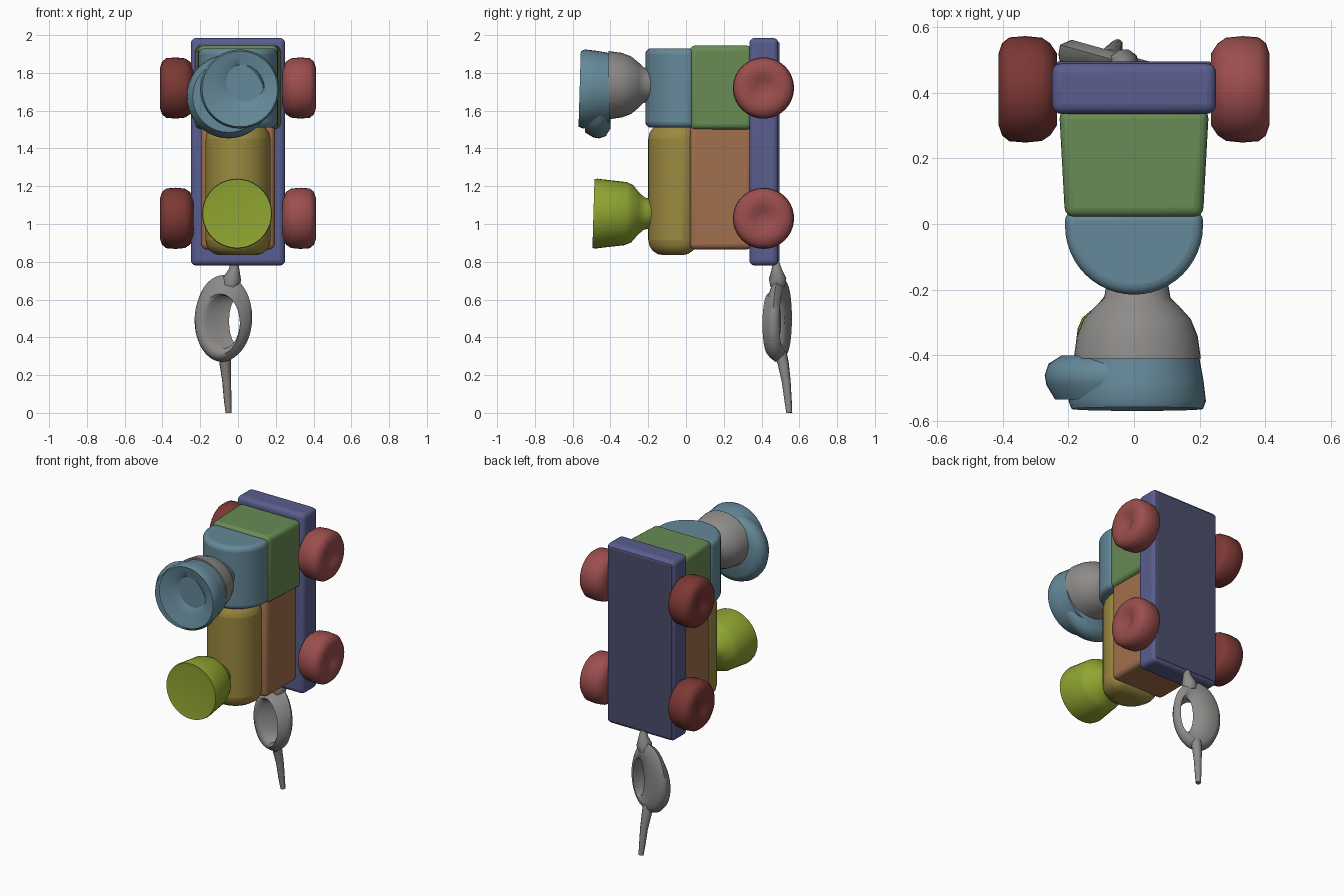
import bpy, bmesh, math

if "Cube" in bpy.data.objects:
    bpy.data.objects.remove(bpy.data.objects["Cube"])

GREY = (0.27, 0.26, 0.25)
BLUE = (0.13, 0.25, 0.32)


def finish(name, bm, color, bevel=0, angle=40):
    bmesh.ops.recalc_face_normals(bm, faces=bm.faces)
    me = bpy.data.meshes.new(name)
    bm.to_mesh(me)
    bm.free()
    ob = bpy.data.objects.new(name, me)
    bpy.context.collection.objects.link(ob)
    paint(ob, color)
    if bevel:
        mod = ob.modifiers.new("soft_edges", 'BEVEL')
        mod.width, mod.segments, mod.limit_method = bevel, 4, 'ANGLE'
    bpy.ops.object.select_all(action='DESELECT')
    ob.select_set(True)
    bpy.context.view_layer.objects.active = ob
    bpy.ops.object.shade_smooth_by_angle(angle=math.radians(angle))
    return ob


def paint(ob, color):
    mat = bpy.data.materials.new(ob.name + "_paint")
    mat.diffuse_color = (*color, 1)
    mat.use_nodes = True
    mat.node_tree.nodes["Principled BSDF"].inputs["Base Color"].default_value = mat.diffuse_color
    ob.data.materials.append(mat)


def extrude_z(name, outline, z0, z1, color, bevel):
    """Extrude an (x, y) outline between two heights."""
    bm = bmesh.new()
    face = bm.faces.new([bm.verts.new((x, y, z0)) for x, y in outline])
    ext = bmesh.ops.extrude_face_region(bm, geom=[face])
    for v in ext["geom"]:
        if isinstance(v, bmesh.types.BMVert):
            v.co.z = z1
    return finish(name, bm, color, bevel)


def rect(x, y0, y1, x_back=None):
    xb = x_back or x
    return [(-x, y0), (x, y0), (xb, y1), (-xb, y1)]


def d_shape(r, front, back, n=24):
    """Half-round nose facing -y with a straight back."""
    cy = front + r
    arc = [(r * math.cos(math.pi + math.pi * i / n),
            cy + r * math.sin(math.pi + math.pi * i / n)) for i in range(n + 1)]
    return arc + [(r, back), (-r, back)]


def loft(name, rings, color, axis='Y', n=40, closed=False, tilt=0, skew=0, angle=50):
    """Rings of (position on axis, centre a, centre z, radius a, radius z)."""
    bm = bmesh.new()
    loops = []
    for p, ca, cz, ra, rz in rings:
        loop = []
        for i in range(n):
            t = 2 * math.pi * i / n
            a, z = ca + ra * math.cos(t), cz + rz * math.sin(t)
            q = p + tilt * (z - cz) + skew * (a + 0.08)
            loop.append(bm.verts.new((a, q, z) if axis == 'Y' else (q, a, z)))
        loops.append(loop)
    pairs = list(zip(loops, loops[1:]))
    if closed:
        pairs.append((loops[-1], loops[0]))
    for l0, l1 in pairs:
        for i in range(n):
            j = (i + 1) % n
            bm.faces.new((l0[i], l0[j], l1[j], l1[i]))
    if not closed:
        bm.faces.new(loops[0])
        bm.faces.new(loops[-1])
    return finish(name, bm, color, angle=angle)


def cord(name, pts):
    """Tapered round cord through (x, y, z, radius) points."""
    cu = bpy.data.curves.new(name, 'CURVE')
    cu.dimensions = '3D'
    cu.bevel_depth, cu.bevel_resolution, cu.use_fill_caps = 1, 3, True
    sp = cu.splines.new('POLY')
    sp.points.add(len(pts) - 1)
    for p, (x, y, z, r) in zip(sp.points, pts):
        p.co, p.radius = (x, y, z, 1), r
    ob = bpy.data.objects.new(name, cu)
    bpy.context.collection.objects.link(ob)
    paint(ob, GREY)


# Body blocks
extrude_z("chassis", rect(0.25, 0.335, 0.49), 0.78, 1.985, (0.10, 0.11, 0.27), 0.03)
extrude_z("chassis_underside", rect(0.235, 0.47, 0.495), 0.80, 1.965, (0.07, 0.075, 0.15), 0.008)
extrude_z("cabin", rect(0.21, 0.02, 0.35, 0.228), 1.50, 1.945, (0.14, 0.26, 0.09), 0.03)
extrude_z("cabin_nose", d_shape(0.21, -0.215, 0.04), 1.51, 1.93, BLUE, 0.03)
extrude_z("boiler_base", rect(0.195, 0.02, 0.35), 0.865, 1.53, (0.36, 0.16, 0.075), 0.03)
extrude_z("boiler", d_shape(0.172, -0.20, 0.06), 0.835, 1.53, (0.33, 0.25, 0.05), 0.08)

# Wheels with dished hubs
for side, sx, red in (("left", -1, (0.20, 0.04, 0.035)), ("right", 1, (0.33, 0.075, 0.075))):
    for end, z in (("upper", 1.72), ("lower", 1.03)):
        prof = [(0.235, 0.11), (0.255, 0.14), (0.28, 0.157), (0.33, 0.162), (0.38, 0.158),
                (0.402, 0.14), (0.412, 0.11), (0.41, 0.07), (0.395, 0.04), (0.39, 0.015)]
        loft(f"{end}_{side}_wheel", [(sx * x, 0.41, z, r, r) for x, r in prof], red, axis='X')

# Large stack: grey flare, then blue cup with a dished mouth
stem = [(-0.17, 0.09), (-0.225, 0.099), (-0.25, 0.125), (-0.29, 0.16),
        (-0.34, 0.18), (-0.41, 0.19)]
loft("large_stack_flare", [(y, 0.01, 1.735, r * 1.02, r * 0.95) for y, r in stem], GREY)
cup = [(-0.40, 0.188), (-0.48, 0.202), (-0.54, 0.209), (-0.563, 0.20), (-0.556, 0.17),
       (-0.545, 0.13), (-0.535, 0.10), (-0.51, 0.075), (-0.50, 0.04)]
loft("large_stack_cup", [(y, 0.01 + (0.03 if r < 0.11 else 0), 1.715 + (0.03 if r < 0.11 else 0),
                          r, r) for y, r in cup], BLUE, tilt=0.03)
lip = [(-0.40, 0.17), (-0.425, 0.21), (-0.46, 0.222), (-0.49, 0.217), (-0.535, 0.19)]
loft("large_stack_lip", [(y, -0.05, 1.675, r, r) for y, r in lip], BLUE)

# Small stack with a flat front
small = [(-0.17, 0.075), (-0.22, 0.085), (-0.25, 0.11), (-0.285, 0.152), (-0.32, 0.167),
         (-0.40, 0.176), (-0.475, 0.185), (-0.49, 0.182), (-0.486, 0.15)]
loft("small_stack", [(y, -0.005, 1.055, r, r) for y, r in small], (0.27, 0.37, 0.03), tilt=0.03)

# Pull ring: slanted oval loop, wider on the left, right side nearer the front
loft("pull_ring", [
    (0.445, -0.10, 0.465, 0.125, 0.175), (0.475, -0.085, 0.49, 0.145, 0.22),
    (0.505, -0.075, 0.505, 0.15, 0.225), (0.53, -0.065, 0.50, 0.125, 0.195),
    (0.53, -0.005, 0.49, 0.05, 0.135), (0.51, -0.005, 0.485, 0.042, 0.12),
    (0.475, -0.05, 0.485, 0.08, 0.14), (0.44, -0.08, 0.48, 0.09, 0.14),
    (0.43, -0.095, 0.47, 0.105, 0.16)], GREY, closed=True, skew=-0.28, angle=60)
cord("ring_link", [(-0.02, 0.475, 0.80, 0.02), (-0.02, 0.48, 0.76, 0.028),
                   (-0.03, 0.485, 0.71, 0.048), (-0.04, 0.485, 0.67, 0.04)])
cord("pull_cord", [(-0.07, 0.50, 0.32, 0.033), (-0.068, 0.515, 0.26, 0.03),
                   (-0.06, 0.53, 0.17, 0.024), (-0.055, 0.54, 0.07, 0.02),
                   (-0.05, 0.547, 0.0, 0.016)])
